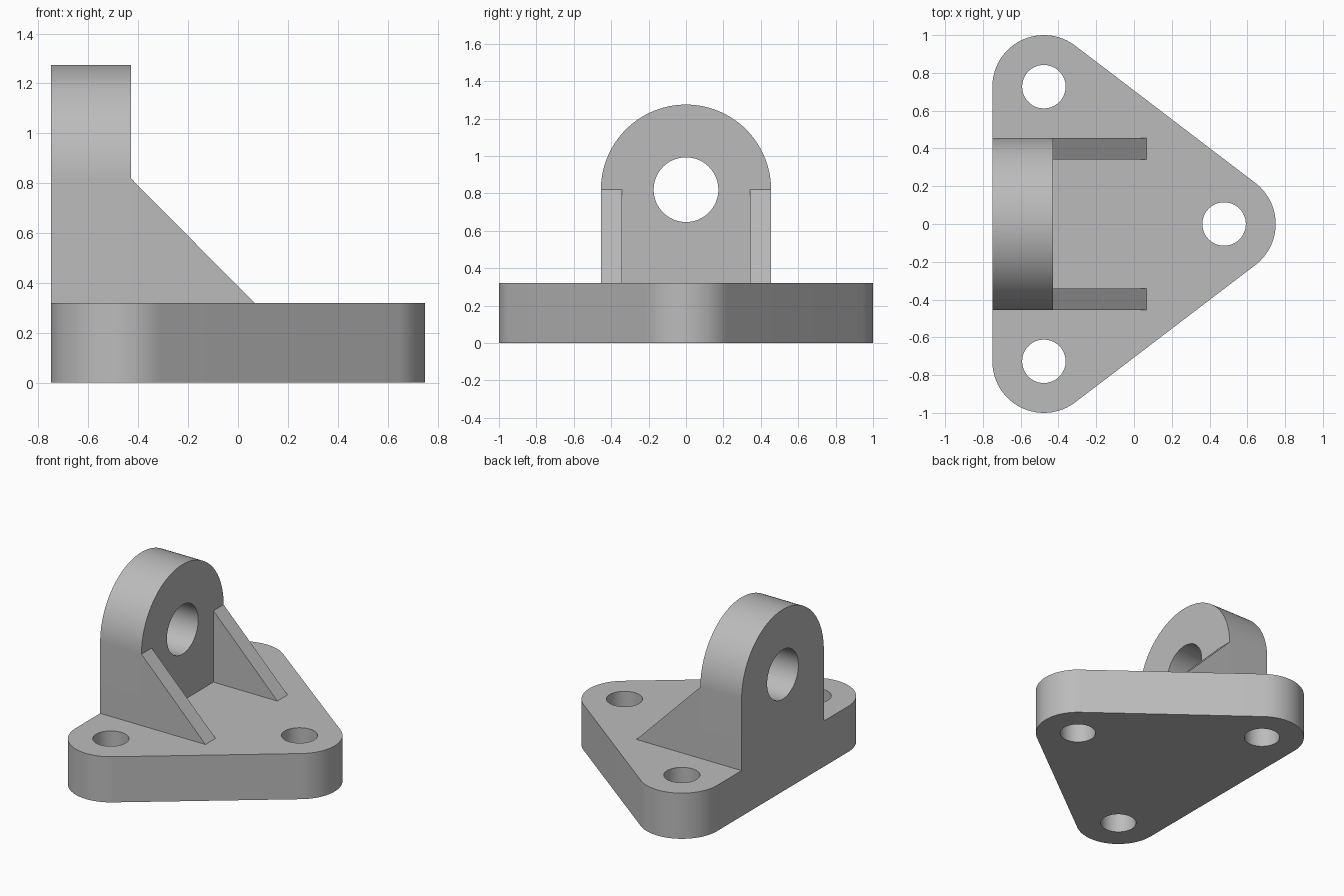
import bpy, bmesh
from math import cos, sin, pi, atan2, radians
from mathutils import Matrix, Vector

if "Cube" in bpy.data.objects:
    bpy.data.objects.remove(bpy.data.objects["Cube"])

grey = bpy.data.materials.new("plain grey")
grey.use_nodes = True
COLOUR = (0.5, 0.5, 0.5, 1)
grey.diffuse_color = COLOUR
grey.node_tree.nodes["Principled BSDF"].inputs["Base Color"].default_value = COLOUR


def arc(cx, cy, r, start, end, steps):
    return [(cx + r * cos(start + (end - start) * i / steps),
             cy + r * sin(start + (end - start) * i / steps)) for i in range(steps + 1)]


def circle(cx, cy, r):
    return arc(cx, cy, r, 0, 2 * pi, 64)[:-1]


def extruded(name, loops, depth, matrix):
    """Fill an outline with holes, extrude it, then place it."""
    bm = bmesh.new()
    edges = []
    for loop in loops:
        verts = [bm.verts.new((u, v, 0)) for u, v in loop]
        edges += [bm.edges.new((a, b)) for a, b in zip(verts, verts[1:] + verts[:1])]
    bmesh.ops.triangle_fill(bm, edges=edges, use_beauty=True, normal=(0, 0, 1))
    grown = bmesh.ops.extrude_face_region(bm, geom=bm.faces[:], use_keep_orig=True)
    top = [g for g in grown["geom"] if isinstance(g, bmesh.types.BMVert)]
    bmesh.ops.translate(bm, verts=top, vec=(0, 0, depth))
    bm.transform(matrix)
    bmesh.ops.recalc_face_normals(bm, faces=bm.faces[:])
    mesh = bpy.data.meshes.new(name)
    bm.to_mesh(mesh)
    bm.free()
    mesh.materials.append(grey)
    obj = bpy.data.objects.new(name, mesh)
    bpy.context.collection.objects.link(obj)
    bpy.ops.object.select_all(action="DESELECT")
    obj.select_set(True)
    bpy.context.view_layer.objects.active = obj
    bpy.ops.object.shade_smooth_by_angle(angle=radians(30))
    return obj


def axes(u, v, w, origin):
    """Matrix taking profile axes u, v and depth axis w into the model."""
    m = Matrix((u, v, w)).transposed().to_4x4()
    m.translation = Vector(origin)
    return m


X, Y, Z = Vector((1, 0, 0)), Vector((0, 1, 0)), Vector((0, 0, 1))
BASE_TOP, BACK, FACE = 0.32, -0.75, -0.43

# Rounded triangular base plate with three bolt holes
px, py, corner = 0.477, 0.727, 0.273
slope = atan2(2 * px, py)
outline = (arc(px, 0, corner, -slope, slope, 32)
           + arc(-px, py, corner, slope, pi, 32)
           + arc(-px, -py, corner, pi, 2 * pi - slope, 32))
holes = [circle(x, y, 0.115) for x, y in ((px, 0), (-px, py), (-px, -py))]
extruded("base_plate", [outline] + holes, BASE_TOP, Matrix())

# Upright lug with a round top and a pin hole
half, pin_z = 0.455, 0.82
lug = [(-half, BASE_TOP), (half, BASE_TOP)] + arc(0, pin_z, half, 0, pi, 64)
extruded("upright_lug", [lug, circle(0, pin_z, 0.173)], FACE - BACK, axes(Y, Z, X, (BACK, 0, 0)))

# Triangular ribs bracing both sides of the lug
thick = 0.113
rib = [(FACE, BASE_TOP), (0.066, BASE_TOP), (FACE, pin_z)]
for name, y in (("right_rib", -half + thick), ("left_rib", half)):
    extruded(name, [rib], thick, axes(X, Z, -Y, (0, y, 0)))
